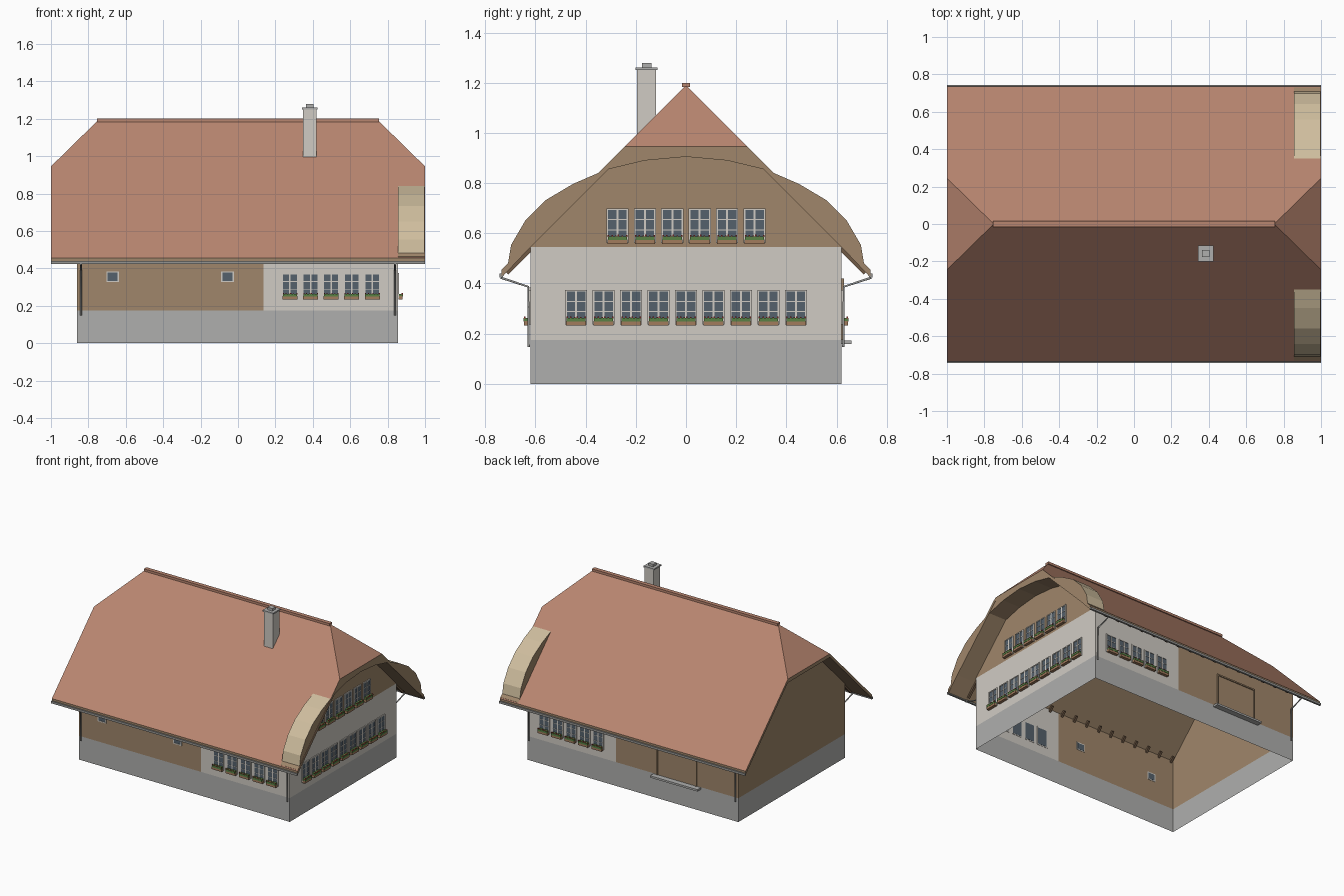
import bpy, bmesh, math, random
from mathutils import Matrix, Vector

if "Cube" in bpy.data.objects:
    bpy.data.objects.remove(bpy.data.objects["Cube"])

random.seed(3)

def mat(name, r, g, b):
    m = bpy.data.materials.new(name)
    m.diffuse_color = (r, g, b, 1)
    m.use_nodes = True
    m.node_tree.nodes["Principled BSDF"].inputs["Base Color"].default_value = m.diffuse_color
    return m

TILE = mat("roof_tile", .485, .238, .162)
WOOD = mat("wood", .35, .24, .145)
DARK = mat("dark_wood", .16, .10, .06)
WHITE = mat("plaster", .63, .60, .55)
STONE = mat("plinth_grey", .43, .43, .42)
CREAM = mat("cream_boards", .62, .51, .34)
METAL = mat("metal", .30, .30, .29)
GLASS = mat("glass", .09, .12, .15)
GREEN = mat("leaves", .10, .22, .06)
RED = mat("blossom", .45, .04, .04)
BOX = mat("planter", .36, .20, .11)

def add(name, me):
    ob = bpy.data.objects.new(name, me)
    bpy.context.collection.objects.link(ob)
    return ob

def poly(name, pts, material):
    me = bpy.data.meshes.new(name)
    me.from_pydata(pts, [], [range(len(pts))])
    me.materials.append(material)
    return add(name, me)

def boxes_mesh(name, parts):
    """parts: (x0, x1, y0, y1, z0, z1, material)"""
    bm, me = bmesh.new(), bpy.data.meshes.new(name)
    for x0, x1, y0, y1, z0, z1, m in parts:
        if m.name not in me.materials:
            me.materials.append(m)
        c = Vector((x0 + x1, y0 + y1, z0 + z1)) / 2
        M = Matrix.Translation(c) @ Matrix.Diagonal((x1 - x0, y1 - y0, z1 - z0, 1))
        vs = bmesh.ops.create_cube(bm, size=1, matrix=M)["verts"]
        for f in {f for v in vs for f in v.link_faces}:
            f.material_index = me.materials.find(m.name)
    bm.to_mesh(me)
    bm.free()
    return me

def boxes(name, parts):
    return add(name, boxes_mesh(name, parts))

# walls: open shell, grey plinth, plaster at the living end, wood elsewhere
X0, X1, XS, Y, ZP, ZB, ZE = -.86, .855, .135, .62, .175, .545, .545

def long_wall(name, y, xa, xb, za, zb, m):
    poly(name, [(xa, y, za), (xb, y, za), (xb, y, zb), (xa, y, zb)], m)

def end_wall(name, x, pts, m):
    poly(name, [(x, y, z) for y, z in pts], m)

for side, y in (("front", -Y), ("back", Y)):
    long_wall(side + "_plinth", y, X0, X1, 0, ZP, STONE)
    long_wall(side + "_wood_wall", y, X0, XS, ZP, ZE, WOOD)
    long_wall(side + "_plaster_wall", y, XS, X1, ZP, ZE, WHITE)
for side, x in (("left", X0), ("right", X1)):
    end_wall(side + "_plinth", x, [(-Y, 0), (Y, 0), (Y, ZP), (-Y, ZP)], STONE)
    zg = ZB if x > 0 else ZP
    gable = [(-Y, zg), (Y, zg), (Y, ZE), (.11, 1.055), (-.11, 1.055), (-Y, ZE)]
    end_wall(side + "_gable", x, gable[:2] + gable[3:5] if x > 0 else gable, WOOD)
end_wall("right_plaster_wall", X1, [(-Y, ZP), (Y, ZP), (Y, ZB), (-Y, ZB)], WHITE)

# half-hipped roof slab
bm = bmesh.new()
V = lambda x, y, z: bm.verts.new((x, y, z))
ridge = [V(s * .75, 0, 1.19) for s in (-1, 1)]
hip = {(i, j): V(i, j * .245, .945) for i in (-1, 1) for j in (-1, 1)}
eave = {(i, j): V(i, j * .735, .455) for i in (-1, 1) for j in (-1, 1)}
for j in (-1, 1):
    bm.faces.new([eave[-1, j], eave[1, j], hip[1, j], ridge[1], ridge[0], hip[-1, j]])
for i in (-1, 1):
    bm.faces.new([hip[i, -1], hip[i, 1], ridge[(i + 1) // 2]])
ext = bmesh.ops.extrude_face_region(bm, geom=bm.faces[:], use_keep_orig=True)["geom"]
bmesh.ops.translate(bm, verts=[g for g in ext if isinstance(g, bmesh.types.BMVert)], vec=(0, 0, -.026))
bmesh.ops.recalc_face_normals(bm, faces=bm.faces)
for f in bm.faces:
    f.material_index = 0 if f.normal.z > .1 else 1
me = bpy.data.meshes.new("roof")
bm.to_mesh(me)
bm.free()
me.materials.append(TILE)
me.materials.append(WOOD)
add("roof", me)
boxes("ridge_cap", [(-.755, .755, -.015, .015, 1.183, 1.2, TILE)])

# arched gable hood at the right end
outer = [(.729, .43), (.729, .462), (.709, .482), (.697, .554), (.641, .65),
         (.558, .733), (.45, .797), (.339, .845), (.245, .93)]
inner = [(0, .905), (.165, .89), (.31, .855), (.62, .545)]
half = outer + [(0, .93)]
loop = half + [(-y, z) for y, z in outer[::-1]] + \
    [(-y, z) for y, z in inner[:0:-1]] + inner
bm = bmesh.new()
face = bm.faces.new([bm.verts.new((X1, y, z)) for y, z in loop])
ext = bmesh.ops.extrude_face_region(bm, geom=[face], use_keep_orig=True)["geom"]
bmesh.ops.translate(bm, verts=[g for g in ext if isinstance(g, bmesh.types.BMVert)], vec=(.143, 0, 0))
bmesh.ops.recalc_face_normals(bm, faces=bm.faces)
for f in bm.faces:
    c = f.calc_center_median()
    f.material_index = int(abs(f.normal.x) < .5 and abs(c.y) + c.z > 1.195)
me = bpy.data.meshes.new("gable_arch")
bm.to_mesh(me)
bm.free()
me.materials.append(WOOD)
me.materials.append(CREAM)
add("gable_arch", me)

# chimney with cap and flue
boxes("chimney", [(.347, .42, -.195, -.12, .98, 1.25, WHITE),
                  (.341, .426, -.201, -.114, 1.25, 1.26, STONE),
                  (.364, .403, -.176, -.138, 1.26, 1.278, STONE)])

# gutters, downpipes and rafter tails on both eaves
for side, s in (("front", -1), ("back", 1)):
    ya, yb = sorted((s * .73, s * .744))
    boxes(side + "_gutter", [(-1, 1, ya, yb, .424, .44, METAL)])
    for end, x in (("left", -.84), ("right", .84)):
        cu = bpy.data.curves.new("downpipe", "CURVE")
        cu.dimensions, cu.bevel_depth, cu.bevel_resolution, cu.use_fill_caps = "3D", .005, 1, True
        sp = cu.splines.new("POLY")
        sp.points.add(2)
        for p, (y, z) in zip(sp.points, ((.738, .423), (.629, .387), (.627, .147))):
            p.co = (x, s * y, z, 1)
        cu.materials.append(METAL)
        add(f"{side}_{end}_downpipe", cu)
    rafters = boxes_mesh(side + "_rafters", [(x - .008, x + .008, -.085, .085, -.009, .009, DARK)
                         for x in [-.84 + i * .105 for i in range(17)]])
    ob = add(side + "_rafters", rafters)
    ob.matrix_world = Matrix.Translation((0, s * .655, .502)) @ Matrix.Rotation(-s * math.pi / 4, 4, "X")

# windows: local x along the wall, -y outwards, z from the sill
def frame(w, h, t=.007):
    return [(-w, w, -.006, .002, 0, t, WHITE), (-w, w, -.006, .002, h - t, h, WHITE),
            (-w, -w + t, -.006, .002, 0, h, WHITE), (w - t, w, -.006, .002, 0, h, WHITE),
            (-w + t, w - t, -.003, .003, t, h - t, GLASS)]

win = frame(.044, .137)
win += [(-.004, .004, -.005, 0, .005, .13, WHITE), (-.04, .04, -.005, 0, .09, .094, WHITE),
        (-.04, .04, -.005, 0, .05, .053, WHITE)]
win += [(-.04, .04, -.025, -.004, -.004, .014, BOX), (-.038, .038, -.027, -.003, .012, .026, GREEN)]
for i in range(6):
    u, h = -.034 + i * .0136 + random.uniform(-.003, .003), random.uniform(.024, .029)
    win.append((u - .003, u + .003, -.026, -.019, h - .003, h + .004, RED))
window = boxes_mesh("flower_window", win)
small = boxes_mesh("small_window", frame(.034, .058))

def place(name, me, x, y, z, deg):
    ob = add(name, me)
    ob.location = (x, y, z)
    ob.rotation_euler.z = math.radians(deg)

for i in range(9):
    place(f"lower_gable_window_{i}", window, X1, (i - 4) * .1095, .237, 90)
for i in range(6):
    place(f"upper_gable_window_{i}", window, X1, (i - 2.5) * .1095, .562, 90)
for i in range(5):
    x = .278 + i * .11
    place(f"front_window_{i}", window, x, -Y, .237, 0)
    place(f"back_window_{i}", window, x, Y, .237, 180)
for i, x in enumerate((-.67, -.056)):
    place(f"small_window_{i}", small, x, -Y, .326, 0)

# back door with frame and stone step
boxes("back_door", [(-.515, -.21, Y, Y + .003, ZP, .41, WOOD),
                    (-.525, -.515, Y, Y + .01, ZP, .42, WOOD),
                    (-.21, -.2, Y, Y + .01, ZP, .42, WOOD),
                    (-.515, -.21, Y, Y + .01, .41, .42, WOOD)])
boxes("door_step", [(-.555, -.17, Y, Y + .04, .158, .172, STONE)])
